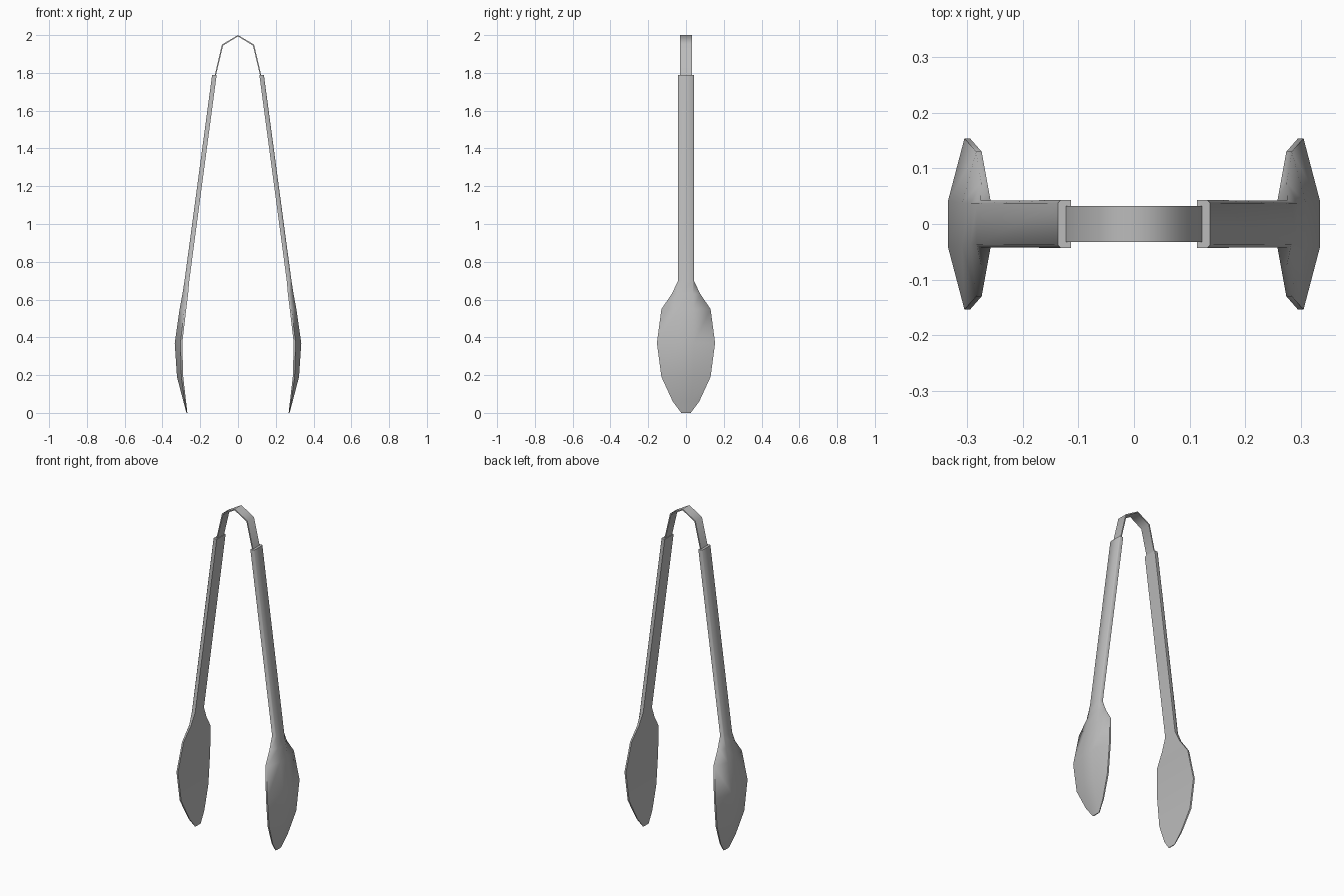
import bpy
import bmesh

cube = bpy.data.objects.get("Cube")
if cube:
    bpy.data.objects.remove(cube)

steel = bpy.data.materials.new("brushed steel grey")
steel.use_nodes = True
colour = (0.5, 0.5, 0.5, 1)
steel.diffuse_color = colour
steel.node_tree.nodes["Principled BSDF"].inputs["Base Color"].default_value = colour


def loft(name, rings, smooth_angle):
    """Skin a row of equal closed rings and cap both ends."""
    bm = bmesh.new()
    rows = [[bm.verts.new(p) for p in ring] for ring in rings]
    for a, b in zip(rows, rows[1:]):
        for i in range(len(a)):
            j = (i + 1) % len(a)
            bm.faces.new((a[i], a[j], b[j], b[i]))
    bm.faces.new(rows[0])
    bm.faces.new(rows[-1])
    bmesh.ops.recalc_face_normals(bm, faces=bm.faces)
    mesh = bpy.data.meshes.new(name)
    bm.to_mesh(mesh)
    bm.free()
    obj = bpy.data.objects.new(name, mesh)
    bpy.context.collection.objects.link(obj)
    mesh.materials.append(steel)
    bpy.ops.object.select_all(action='DESELECT')
    obj.select_set(True)
    bpy.context.view_layer.objects.active = obj
    bpy.ops.object.shade_smooth_by_angle(angle=smooth_angle)
    return obj


# Arm stations: height, inner x, rim x, outer x, rim half width, back half width
ARM = [
    (1.79, 0.113, 0.132, 0.137, 0.043, 0.038),
    (0.70, 0.258, 0.276, 0.283, 0.042, 0.037),
    (0.63, 0.264, 0.275, 0.294, 0.075, 0.037),
    (0.55, 0.274, 0.284, 0.309, 0.130, 0.038),
    (0.37, 0.295, 0.305, 0.335, 0.154, 0.040),
    (0.19, 0.290, 0.300, 0.323, 0.130, 0.036),
    (0.06, 0.275, 0.282, 0.289, 0.070, 0.025),
    (0.00, 0.268, 0.271, 0.273, 0.025, 0.012),
]

# Handle and scoop of each arm, flat inside and crowned outside
for name, side in (("left_arm", 1), ("right_arm", -1)):
    rings = []
    for z, inner, rim, outer, wide, back in ARM:
        half = [(inner, wide), (rim, wide), (outer, back)]
        section = half + [(x, -y) for x, y in reversed(half)]
        rings.append([(side * x, y, z) for x, y in section])
    loft(name, rings, 1.2)

# Thin spring strip bent over the top, its ends tucked into the handles
STRIP = [(0.139, 1.72, 0.133, 1.72), (0.085, 1.95, 0.079, 1.945)]
profile = [(-a, b, -c, d) for a, b, c, d in STRIP]
profile += [(0, 2.0, 0, 1.993)] + STRIP[::-1]
HALF = 0.032
loft("spring_strip",
     [[(xo, -HALF, zo), (xo, HALF, zo), (xi, HALF, zi), (xi, -HALF, zi)]
      for xo, zo, xi, zi in profile], 1.2)
